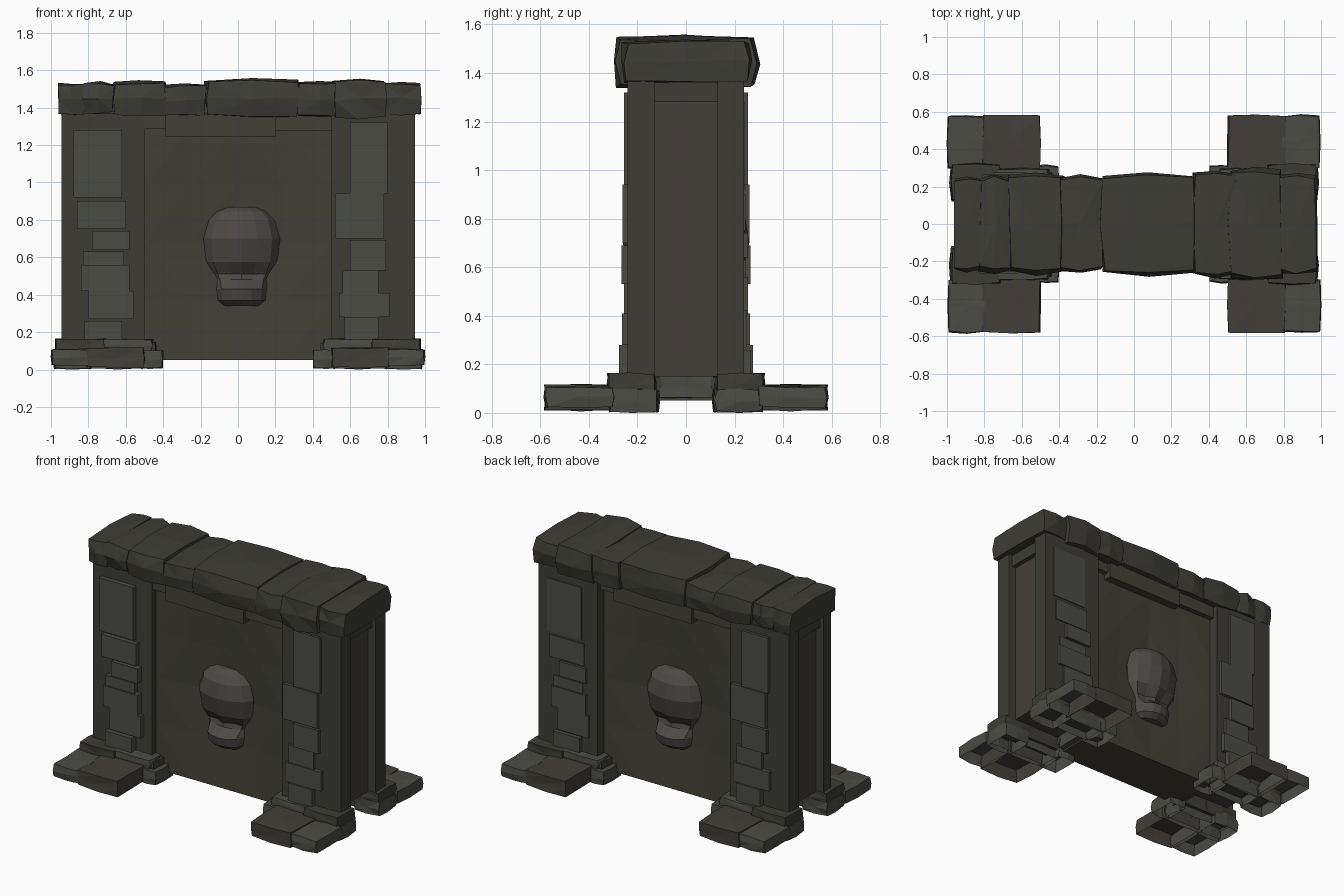
import bpy, bmesh, math, random
from mathutils import Matrix

if "Cube" in bpy.data.objects:
    bpy.data.objects.remove(bpy.data.objects["Cube"])

random.seed(4)
HALF_TURN = Matrix.Rotation(math.pi, 4, 'Z')


def material(name, r, g, b):
    m = bpy.data.materials.new(name)
    m.diffuse_color = (r, g, b, 1)
    m.use_nodes = True
    m.node_tree.nodes["Principled BSDF"].inputs["Base Color"].default_value = m.diffuse_color
    return m


DARK = material("dark_stone", 0.047, 0.046, 0.037)
PALE = material("pale_stone", 0.070, 0.070, 0.060)
MOSS = material("mossy_stone", 0.054, 0.052, 0.038)
BROWN = material("brown_stone", 0.056, 0.050, 0.042)
BONE = material("carving_stone", 0.075, 0.068, 0.062)


def finish(name, bm, mat, turned=False, open_base=False):
    """Make an object; if turned, also make its half-turn copy for the back."""
    bmesh.ops.recalc_face_normals(bm, faces=bm.faces)
    if open_base:
        bm.normal_update()
        low = [f for f in bm.faces if f.normal.z < -0.7]
        bmesh.ops.delete(bm, geom=low, context='FACES')
    me = bpy.data.meshes.new(name)
    bm.to_mesh(me)
    bm.free()
    me.materials.append(mat)
    bpy.context.collection.objects.link(bpy.data.objects.new(name, me))
    if turned:
        me2 = me.copy()
        me2.transform(HALF_TURN)
        bpy.context.collection.objects.link(bpy.data.objects.new(name + "_back", me2))


def unit_cube(cuts=0):
    bm = bmesh.new()
    bmesh.ops.create_cube(bm, size=2)
    if cuts:
        bmesh.ops.subdivide_edges(bm, edges=bm.edges[:], cuts=cuts, use_grid_fill=True)
    return bm


def place(bm, lims):
    """Fit a -1..1 shape into (x0, x1, y0, y1, z0, z1)."""
    for v in bm.verts:
        for i in range(3):
            a, b = sorted(lims[2 * i:2 * i + 2])
            v.co[i] = (a + b) / 2 + v.co[i] * (b - a) / 2


def box(name, lims, mat, turned=False):
    bm = unit_cube()
    place(bm, lims)
    finish(name, bm, mat, turned)


def stone(name, lims, mat, worn=0.12, rough=0.006, turned=False, open_base=False):
    """Hewn stone: edges and corners pulled in, faces broken into triangles."""
    bm = unit_cube(1)
    for v in bm.verts:
        n = sum(abs(c) > 0.5 for c in v.co)
        if n > 1:
            v.co *= 1 - worn * (n - 1) / 2
    place(bm, lims)
    for v in bm.verts:
        for i in range(3):
            v.co[i] += random.uniform(-rough, rough)
        v.co.z = max(v.co.z, 0)
    bmesh.ops.triangulate(bm, faces=bm.faces[:])
    finish(name, bm, mat, turned, open_base)


# Pillars: front and back posts with a recessed panel between them
for s, side in ((-1, "left"), (1, "right")):
    y = -0.212 if s < 0 else -0.24
    box(side + "_post_front", (s * 0.5, s * 0.945, y, -0.13, 0.06, 1.37), DARK)
    box(side + "_post_back", (s * 0.5, s * 0.945, 0.13, 0.238, 0.06, 1.37), DARK)
    bm = unit_cube(3)
    place(bm, (s * 0.5, s * 0.89, -0.13, 0.13, 0.15, 1.28))
    bmesh.ops.triangulate(bm, faces=bm.faces[:])
    finish(side + "_pillar_core", bm, BROWN)
    box(side + "_cross_beam", (s * 0.5, s * 0.92, -0.13, 0.13, 1.28, 1.36), DARK)

# Facing blocks on the pillars: x0, x1, z0, z1, front y
facing = [
    (-0.88, -0.62, 0.92, 1.28, -0.244), (-0.86, -0.60, 0.75, 0.90, -0.245),
    (-0.78, -0.58, 0.64, 0.74, -0.255), (-0.83, -0.61, 0.56, 0.63, -0.245),
    (-0.84, -0.58, 0.42, 0.56, -0.255), (-0.80, -0.56, 0.27, 0.42, -0.25),
    (-0.82, -0.62, 0.15, 0.26, -0.265),
    (0.60, 0.80, 0.94, 1.32, -0.256), (0.52, 0.78, 0.70, 0.94, -0.262),
    (0.60, 0.79, 0.53, 0.69, -0.265), (0.56, 0.75, 0.41, 0.53, -0.256),
    (0.54, 0.81, 0.28, 0.41, -0.264), (0.57, 0.75, 0.15, 0.28, -0.276),
]
for x0, x1, z0, z1, y in facing:
    box("facing_block", (x0, x1, y, -0.20, z0, z1), PALE, True)

# Door slab, gently dished on both faces
bm = unit_cube(3)
for v in bm.verts:
    if abs(v.co.y) > 0.9:
        r = max(abs(v.co.x), abs(v.co.z), 0.72 * (abs(v.co.x) + abs(v.co.z)))
        v.co.y *= 0.72 + 0.28 * min(r, 1)
place(bm, (-0.5, 0.5, -0.17, 0.17, 0.05, 1.30))
bmesh.ops.triangulate(bm, faces=bm.faces[:])
finish("door_slab", bm, MOSS)

# Strips above the door
box("door_header_long", (-0.39, 0.20, -0.225, 0, 1.245, 1.38), MOSS, True)
box("door_header_right", (0.20, 0.60, -0.205, 0, 1.275, 1.38), MOSS, True)
box("door_header_left", (-0.50, -0.39, -0.205, 0, 1.285, 1.38), MOSS, True)

# Skull carving, lofted upward: z, half width, depth, eye hollow factor
outline = [(-0.85, -0.3), (-1, 0.3), (-0.8, 0.68), (-0.4, 0.93), (0, 1),
           (0.4, 0.93), (0.8, 0.68), (1, 0.3), (0.85, -0.3)]
rings = [(0.34, 0.10, 0.09, 1), (0.37, 0.13, 0.13, 1), (0.43, 0.135, 0.145, 1),
         (0.48, 0.145, 0.085, 0.9), (0.51, 0.16, 0.085, 0.7), (0.575, 0.19, 0.13, 0.9),
         (0.70, 0.205, 0.155, 1), (0.80, 0.175, 0.14, 1), (0.845, 0.135, 0.11, 1),
         (0.87, 0.08, 0.07, 1)]
bm = bmesh.new()
loops = []
for z, hw, d, eye in rings:
    loops.append([bm.verts.new((0.02 + hw * fx, -0.105 - d * fy * (eye if i in (3, 5) else 1), z))
                  for i, (fx, fy) in enumerate(outline)])
for a, b in zip(loops, loops[1:]):
    for i in range(len(outline)):
        j = (i + 1) % len(outline)
        bm.faces.new((a[i], a[j], b[j], b[i]))
bm.faces.new(loops[0])
bm.faces.new(loops[-1])
finish("skull_carving", bm, BONE, True)

# Lintel stones: x0, x1, half depth, z0, z1
lintel = [
    (-0.965, -0.81, 0.255, 1.36, 1.53), (-0.83, -0.66, 0.26, 1.37, 1.535),
    (-0.68, -0.37, 0.27, 1.355, 1.54), (-0.41, -0.16, 0.265, 1.35, 1.525),
    (-0.19, 0.34, 0.278, 1.345, 1.552), (0.31, 0.56, 0.285, 1.345, 1.54),
    (0.50, 0.80, 0.300, 1.34, 1.546), (0.76, 0.985, 0.275, 1.36, 1.535),
]
for x0, x1, h, z0, z1 in lintel:
    stone("lintel_stone", (x0, x1, -h, h, z0, z1), DARK, 0.11, 0.009)
box("lintel_core", (-0.92, 0.94, -0.225, 0.225, 1.365, 1.50), DARK)

# Footing stones around both pillars, on the front and by half turn on the back
for s in (-1, 1):
    def foot(name, x0, x1, y0, y1, z0, z1, worn=0.1, mat=PALE):
        stone(name, (s * x0, s * x1, y0, y1, z0, z1), mat, worn, 0.005, True, True)
    foot("foot_stone_wide", 0.50, 0.81, -0.583, -0.28, 0.01, 0.115, 0.03, BROWN)
    foot("foot_stone_outer", 0.785, 1.0, -0.583, -0.29, 0.02, 0.11, 0.08)
    foot("footing_lower", 0.50, 0.80, -0.31, -0.15, 0.0, 0.11)
    foot("footing_lower_outer", 0.78, 0.985, -0.32, -0.115, 0.0, 0.10)
    foot("footing_upper", 0.45, 0.74, -0.30, -0.15, 0.09, 0.165)
    foot("footing_upper_outer", 0.71, 0.98, -0.325, -0.12, 0.075, 0.165, 0.08, DARK)
    foot("footing_inner", 0.40, 0.54, -0.315, -0.11, 0.005, 0.105)
    foot("footing_inner_upper", 0.44, 0.54, -0.28, -0.10, 0.09, 0.145, 0.08, DARK)
    stone("footing_middle", (s * 0.42, s * 0.54, -0.12, 0.12, 0.06, 0.16), PALE, 0.08, 0.004)
